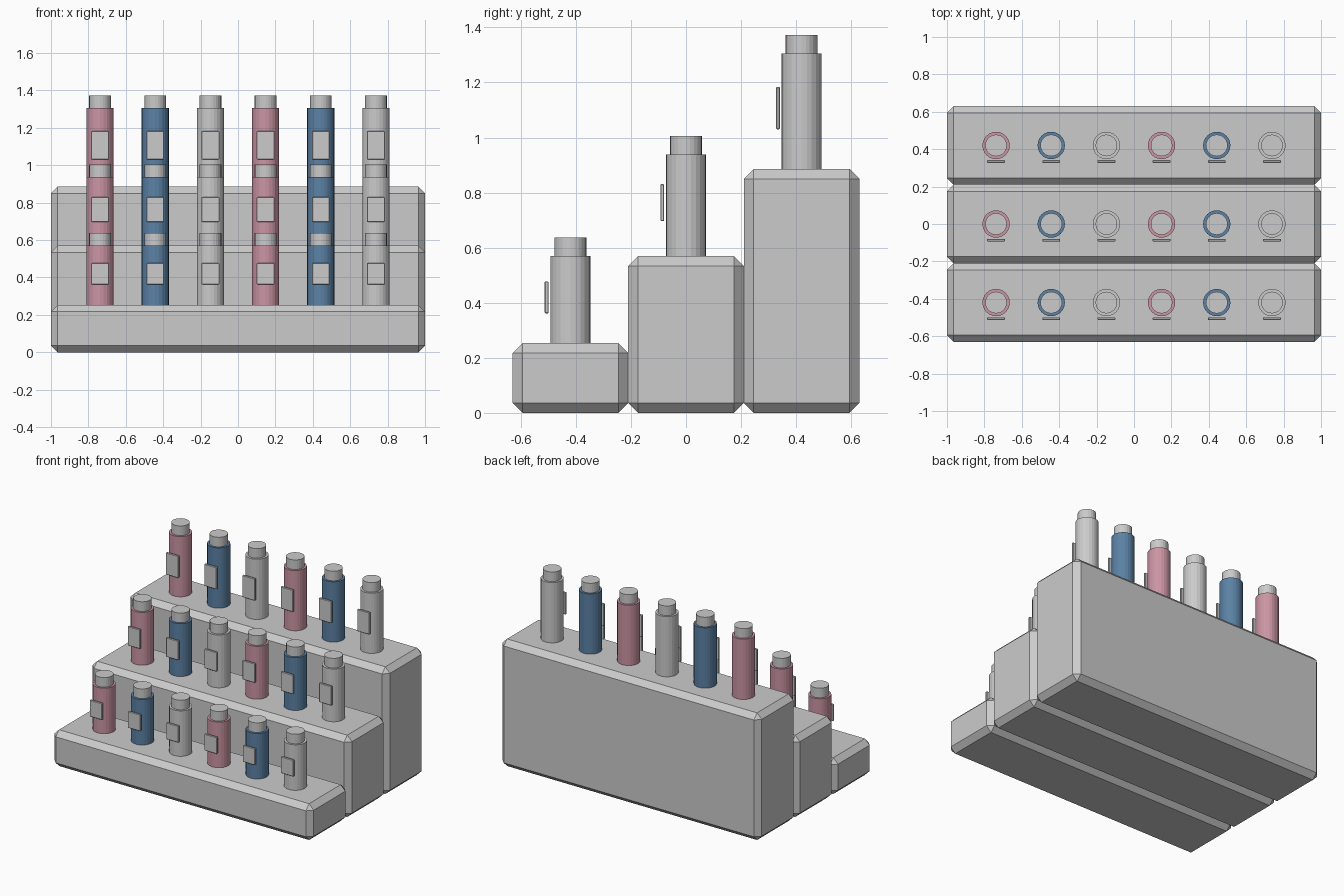
import bpy, bmesh
from mathutils import Matrix

if "Cube" in bpy.data.objects:
    bpy.data.objects.remove(bpy.data.objects["Cube"])


def material(name, rgb):
    m = bpy.data.materials.new(name)
    m.diffuse_color = (*rgb, 1)
    m.use_nodes = True
    m.node_tree.nodes["Principled BSDF"].inputs["Base Color"].default_value = m.diffuse_color
    return m


def finish(bm, name, mat=None):
    mesh = bpy.data.meshes.new(name)
    bm.to_mesh(mesh)
    bm.free()
    ob = bpy.data.objects.new(name, mesh)
    bpy.context.collection.objects.link(ob)
    if mat:
        mesh.materials.append(mat)
    return ob


def block(name, size, center, bevel):
    bm = bmesh.new()
    bmesh.ops.create_cube(bm, size=1)
    bmesh.ops.scale(bm, vec=size, verts=bm.verts)
    bmesh.ops.translate(bm, vec=center, verts=bm.verts)
    bmesh.ops.bevel(bm, geom=bm.edges[:], offset=bevel, segments=1,
                    affect='EDGES', profile=0.5)
    return finish(bm, name)


def cylinder(name, radius, x, y, z0, z1, mat=None):
    bm = bmesh.new()
    bmesh.ops.create_cone(bm, cap_ends=True, segments=24, radius1=radius,
                          radius2=radius, depth=z1 - z0,
                          matrix=Matrix.Translation((x, y, (z0 + z1) / 2)))
    return finish(bm, name, mat)


pink = material("pink", (0.60, 0.30, 0.37))
blue = material("blue", (0.105, 0.223, 0.376))
colours = [pink, blue, None]

# Rows: centre y, step height, bottle body height
rows = [(-0.42, 0.253, 0.317), (0.0, 0.57, 0.368), (0.42, 0.886, 0.42)]

for r, (y, top, height) in enumerate(rows, 1):
    # Chamfered display step
    block(f"step_{r}", (2.0, 0.42, top), (0, y, top / 2), 0.036)
    for i in range(6):
        x = -0.7375 + 0.295 * i
        tag = f"{r}_{i + 1}"
        # Bottle body, cap and front label plate
        cylinder(f"bottle_{tag}", 0.073, x, y, top - 0.002, top + height, colours[i % 3])
        cylinder(f"cap_{tag}", 0.058, x, y, top + height - 0.002, top + height + 0.067)
        block(f"label_{tag}", (0.096, 0.014, height * 0.366),
              (x, y - 0.086, top + height * 0.526), 0.003)
